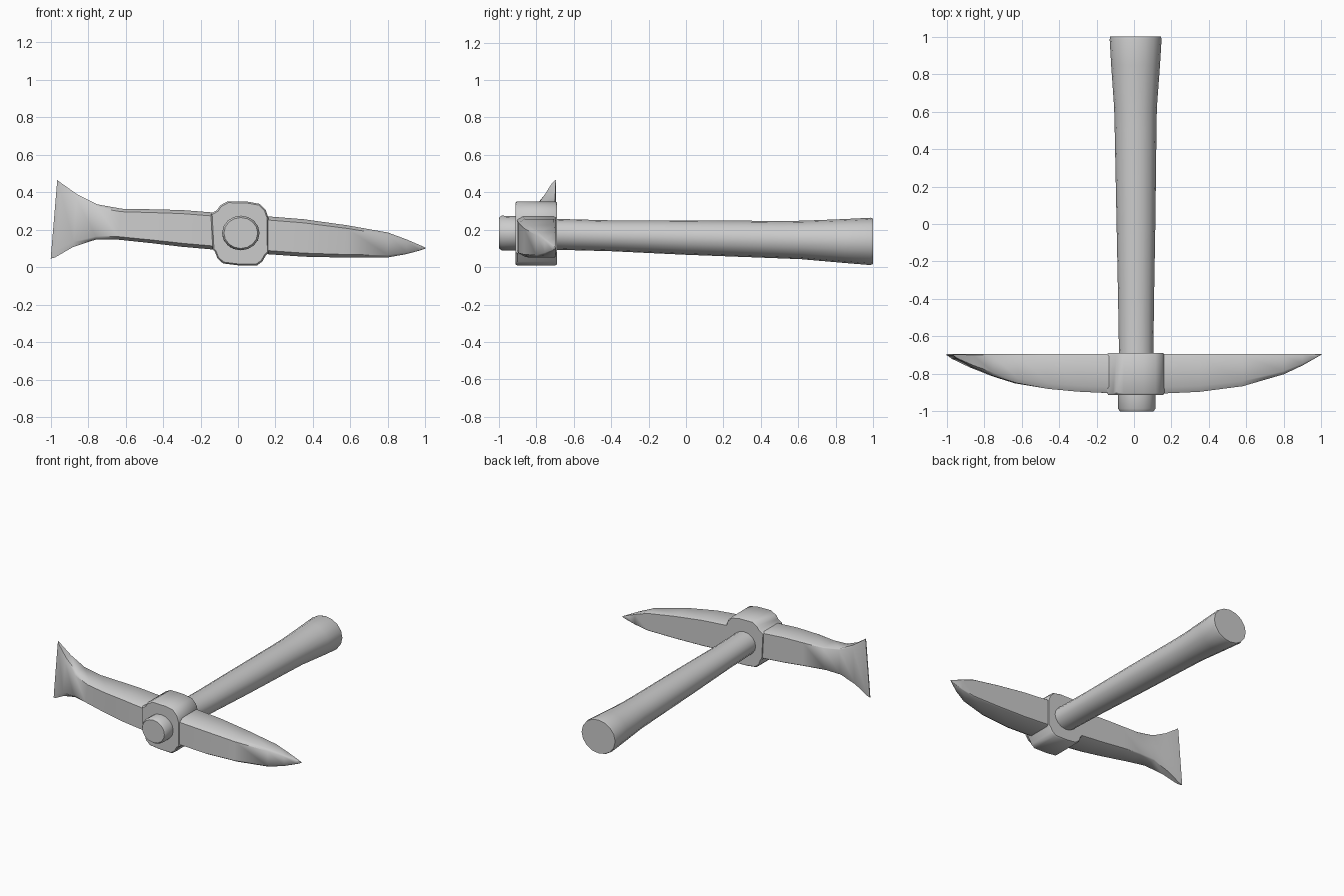
import bpy, bmesh, math


def loft(name, rings, angle=38):
    """Skin a list of equal-length rings and cap both ends."""
    bm = bmesh.new()
    vr = [[bm.verts.new(p) for p in ring] for ring in rings]
    n = len(rings[0])
    for a, b in zip(vr, vr[1:]):
        for i in range(n):
            j = (i + 1) % n
            bm.faces.new((a[i], a[j], b[j], b[i]))
    bm.faces.new(vr[0])
    bm.faces.new(vr[-1])
    bmesh.ops.recalc_face_normals(bm, faces=bm.faces)
    me = bpy.data.meshes.new(name)
    bm.to_mesh(me)
    bm.free()
    ob = bpy.data.objects.new(name, me)
    bpy.context.collection.objects.link(ob)
    bpy.ops.object.select_all(action='DESELECT')
    bpy.context.view_layer.objects.active = ob
    ob.select_set(True)
    bpy.ops.object.shade_smooth_by_angle(angle=math.radians(angle))
    return ob


def ellipse(y, x0, x1, z0, z1, n=16):
    cx, cz, rx, rz = (x0 + x1) / 2, (z0 + z1) / 2, (x1 - x0) / 2, (z1 - z0) / 2
    return [(cx + rx * math.cos(2 * math.pi * i / n), y,
             cz + rz * math.sin(2 * math.pi * i / n)) for i in range(n)]


# handle: peg in front of the head, then a shaft flaring to the grip end
loft("handle", [ellipse(*s) for s in [
    (-1.0, -.075, .105, .10, .265),
    (-.985, -.085, .115, .09, .275),
    (-.90, -.085, .115, .09, .272),
    (-.70, -.08, .103, .093, .258),
    (-.40, -.085, .107, .085, .25),
    (.0, -.093, .114, .066, .25),
    (.50, -.103, .12, .047, .247),
    (.62, -.106, .122, .042, .248),
    (.85, -.122, .139, .022, .257),
    (.985, -.13, .147, .011, .264),
    (1.0, -.127, .144, .016, .26)]])


# head section: flat back, chamfered front corners
BACK = -.695


def section(xt, zt, xb, zb, yf):
    h = zt - zb
    d = BACK - yf
    c = .16

    def p(t, y):
        return (xb + (xt - xb) * t, y, zb + h * t)
    return [p(0, BACK - d * .06), p(.04, BACK), p(.96, BACK), p(1, BACK - d * .06),
            p(1, yf + d * c), p(1 - c * .6, yf), p(c * .6, yf), p(0, yf + d * c)]


# head: flared chisel on the left, tapering pick on the right
loft("pick_head", [section(*s) for s in [
    (-.965, .465, -1.0, .045, -.702),
    (-.945, .45, -.975, .053, -.72),
    (-.86, .39, -.88, .108, -.765),
    (-.75, .335, -.76, .147, -.812),
    (-.62, .312, -.64, .147, -.85),
    (-.46, .309, -.46, .128, -.88),
    (-.30, .305, -.30, .109, -.895),
    (-.12, .291, -.13, .094, -.903),
    (.15, .272, .15, .07, -.905),
    (.35, .256, .35, .056, -.896),
    (.58, .224, .58, .051, -.866),
    (.80, .185, .80, .052, -.802),
    (.90, .148, .90, .07, -.755),
    (.97, .118, .97, .089, -.715),
    (1.0, .105, 1.0, .099, -.698)]], 50)

# collar: rounded block around the handle, flaring into the head
outline = [(-.145, .285), (-.112, .305), (-.095, .33), (-.055, .352), (.05, .350),
           (.115, .338), (.148, .305), (.162, .265), (.163, .075), (.148, .062),
           (.13, .03), (.10, .008), (.0, .01), (-.08, .02), (-.11, .047),
           (-.122, .08), (-.135, .095)]


def collar_ring(y, s):
    return [(.015 + (x - .015) * s, y, .18 + (z - .18) * s) for x, z in outline]


loft("collar", [collar_ring(-.912, .955), collar_ring(-.902, 1),
                collar_ring(-.70, 1), collar_ring(-.69, .96)])
